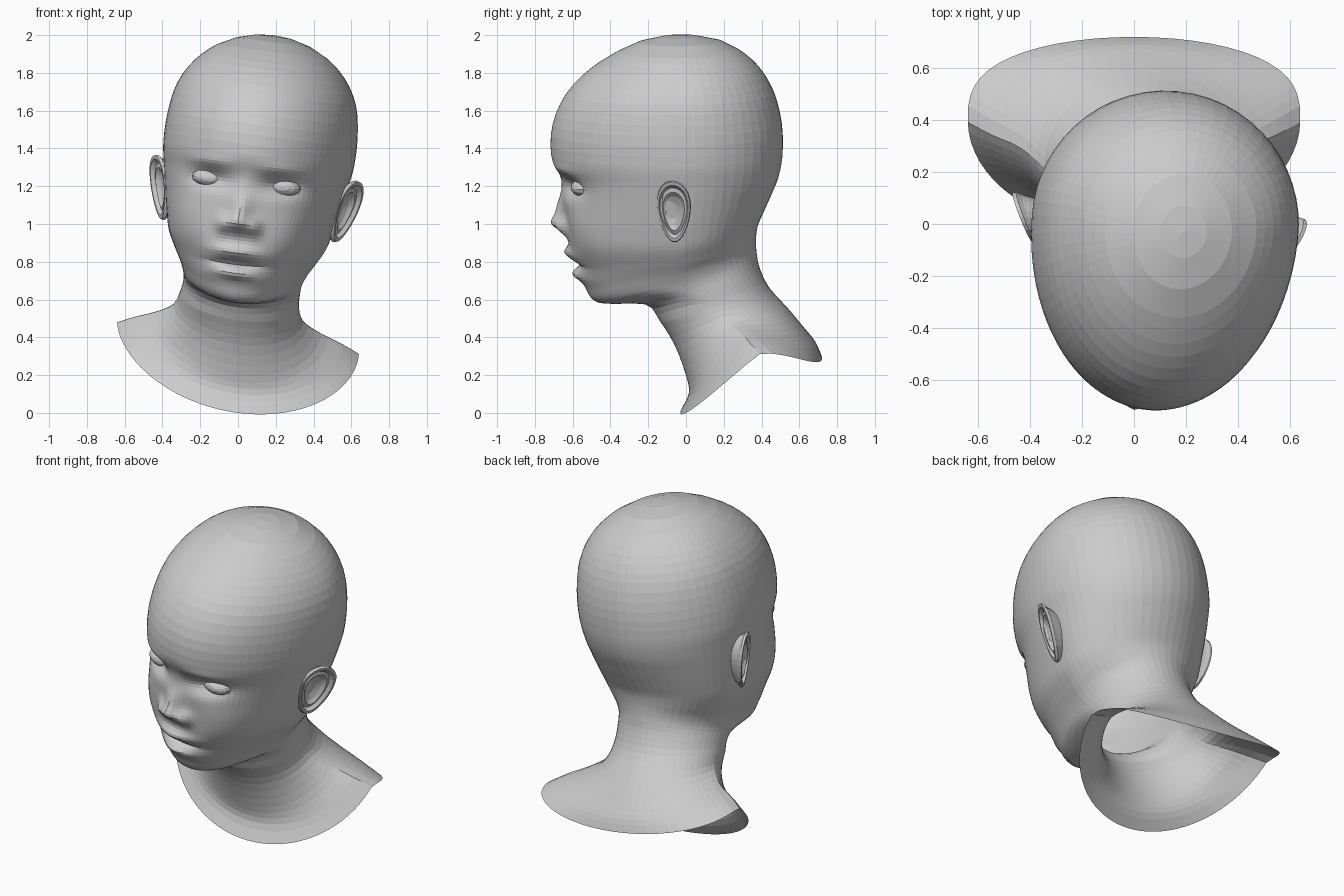
import bpy, bmesh
from math import sin, cos, pi, exp

ROLL, YAW = 0.13, 0.09


def pose(x, y, z):
    """Tilt and turn the symmetric head; the turn fades out down the neck."""
    w = min(max((z - 0.5) / 0.3, 0), 1)
    w = w * w * (3 - 2 * w)
    return (x + max(z - 0.6, 0) * ROLL + (y + 0.12) * YAW * w,
            y - x * YAW * w, z - x * ROLL)


def make_object(name, rings, start=None, end=None):
    """Skin closed rings of points, with optional tip points."""
    bm = bmesh.new()
    rows = [[bm.verts.new(pose(*p)) for p in r] for r in rings]
    n = len(rows[0])
    for a, b in zip(rows, rows[1:]):
        for i in range(n):
            j = (i + 1) % n
            bm.faces.new((a[i], a[j], b[j], b[i]))
    for tip, row in ((start, rows[0]), (end, rows[-1])):
        if tip:
            v = bm.verts.new(pose(*tip))
            for i in range(n):
                bm.faces.new((v, row[i], row[(i + 1) % n]))
    bmesh.ops.recalc_face_normals(bm, faces=bm.faces)
    mesh = bpy.data.meshes.new(name)
    bm.to_mesh(mesh)
    bm.free()
    obj = bpy.data.objects.new(name, mesh)
    bpy.context.collection.objects.link(obj)
    return obj


def spline(p0, p1, p2, p3, t):
    return [0.5 * (2 * b + (c - a) * t + (2 * a - 5 * b + 4 * c - d) * t * t
                   + (3 * b - a - 3 * c + d) * t ** 3)
            for a, b, c, d in zip(p0, p1, p2, p3)]


# Sections: z front, z side, z back, y front, y widest, y back, half width
skull = [
    (1.992, 1.992, 1.992, -0.13, -0.03, 0.07, 0.09),
    (1.965, 1.965, 1.965, -0.25, -0.025, 0.19, 0.19),
    (1.915, 1.915, 1.915, -0.36, -0.02, 0.285, 0.29),
    (1.82, 1.82, 1.82, -0.51, 0.0, 0.39, 0.395),
    (1.69, 1.69, 1.69, -0.635, 0.0, 0.465, 0.47),
    (1.53, 1.53, 1.53, -0.705, 0.0, 0.505, 0.50),
    (1.37, 1.37, 1.37, -0.712, 0.0, 0.51, 0.502),
    (1.25, 1.25, 1.25, -0.665, 0.0, 0.49, 0.483),
]
face = [
    (1.12, 1.12, 1.15, -0.645, 0.0, 0.45, 0.46),
    (1.00, 1.02, 1.06, -0.625, 0.0, 0.41, 0.44),
    (0.88, 0.92, 0.99, -0.61, 0.0, 0.38, 0.415),
    (0.77, 0.84, 0.93, -0.57, 0.0, 0.37, 0.375),
    (0.67, 0.77, 0.88, -0.535, 0.0, 0.37, 0.335),
    (0.585, 0.71, 0.83, -0.46, 0.03, 0.375, 0.312),
]
neck = [
    (0.58, 0.66, 0.76, -0.22, 0.09, 0.39, 0.308),
    (0.49, 0.60, 0.66, -0.14, 0.15, 0.44, 0.315),
    (0.36, 0.53, 0.55, -0.06, 0.22, 0.54, 0.345),
    (0.20, 0.48, 0.44, 0.00, 0.30, 0.63, 0.44),
    (0.10, 0.44, 0.36, 0.015, 0.35, 0.69, 0.55),
    (0.00, 0.40, 0.29, -0.03, 0.40, 0.72, 0.64),
]
sections = skull + face + neck

# Face relief: x, z, x spread, z spread, push forward (mirrored by |x|)
relief = [
    (0, 1.06, 0.055, 0.09, 0.05),       # nose bridge
    (0, 1.0, 0.065, 0.045, 0.055),      # nose tip
    (0.08, 0.99, 0.04, 0.045, 0.04),    # nostril wings
    (0, 0.85, 0.12, 0.034, 0.042),      # upper lip
    (0, 0.79, 0.13, 0.014, -0.028),     # mouth slit
    (0, 0.735, 0.105, 0.03, 0.043),     # lower lip
    (0.18, 1.22, 0.10, 0.05, -0.055),   # eye sockets
    (0.20, 1.31, 0.12, 0.03, 0.012),    # brows
    (0.28, 1.0, 0.11, 0.12, 0.02),      # cheeks
]


def section_ring(s, count=80):
    zf, zs, zb, yf, ym, yb, a = s
    bend = 1.8 if zf > 0.5 else 1.1              # lifts the jaw sides
    low = min(max((0.7 - zb) / 0.4, 0), 1)       # squarer shoulders
    full = 1 - 0.14 * exp(-((zf - 0.95) / 0.22) ** 2)  # fuller cheeks
    pts = []
    for k in range(count):
        t = 2 * pi * k / count
        t -= 0.55 * sin(t)              # closer columns on the face
        c, x = cos(t), a * sin(t)
        if c > 0:
            x = a * abs(sin(t)) ** full * (1 if x > 0 else -1)
            if k == 0:
                x = 0
            y, z = ym + (yf - ym) * c, zs + (zf - zs) * c ** bend
            if y < -0.2:
                for cx, cz, sx, sz, amp in relief:
                    d = ((abs(x) - cx) / sx) ** 2 + ((z - cz) / sz) ** 2
                    y -= amp * exp(-d)
        else:
            y = ym + (yb - ym) * (-c) ** (1 - 0.3 * low)
            z = zs + (zb - zs) * (-c) ** (1 + 0.4 * low)
        pts.append((x, y, z))
    return pts


# Head, neck and open shoulder collar as one skin
rings = []
last = len(sections) - 1
for i in range(last):
    p = [sections[min(max(i + d, 0), last)] for d in (-1, 0, 1, 2)]
    steps = 7 if 6 <= i <= 12 else (1 if i < 2 else 3)
    rings += [section_ring(spline(*p, j / steps)) for j in range(steps)]
rings.append(section_ring(sections[-1]))
make_object("head_and_neck", rings, start=(0, -0.03, 2.0))


# Eyeballs
def eye(name, side):
    rows = []
    for i in range(1, 8):
        lat = pi * i / 8
        rows.append([(side * 0.195 + 0.092 * sin(lat) * cos(2 * pi * k / 16),
                      -0.522 - 0.07 * cos(lat),
                      1.22 + 0.05 * sin(lat) * sin(2 * pi * k / 16))
                     for k in range(16)])
    make_object(name, rows, start=(side * 0.195, -0.592, 1.22),
                end=(side * 0.195, -0.452, 1.22))


# Ears: a flared egg-shaped shell with a rolled rim and a hollow
def ear(name, side):
    profile = [(0.70, -0.07, 0.2), (0.92, -0.005, 1), (1.0, 0.012, 1),
               (0.97, 0.028, 1), (0.86, 0.028, 1), (0.76, 0.008, 1),
               (0.62, 0.016, 0.9), (0.48, 0.0, 0.8), (0.25, -0.012, 0.8)]
    rows = []
    for size, out, flare in profile:
        row = []
        for k in range(28):
            t = 2 * pi * k / 28
            h = sin(t)
            e = cos(t) * (0.84 + 0.2 * h)
            y = -0.02 + 0.11 * size * e
            z = 1.13 + 0.168 * size * h
            x = 0.475 + out + flare * size * (0.055 * e + 0.038 * h)
            row.append((side * x, y, z))
        rows.append(row)
    make_object(name, rows, end=(side * 0.46, -0.02, 1.13))


for label, side in (("left", -1), ("right", 1)):
    eye(label + "_eye", side)
    ear(label + "_ear", side)
